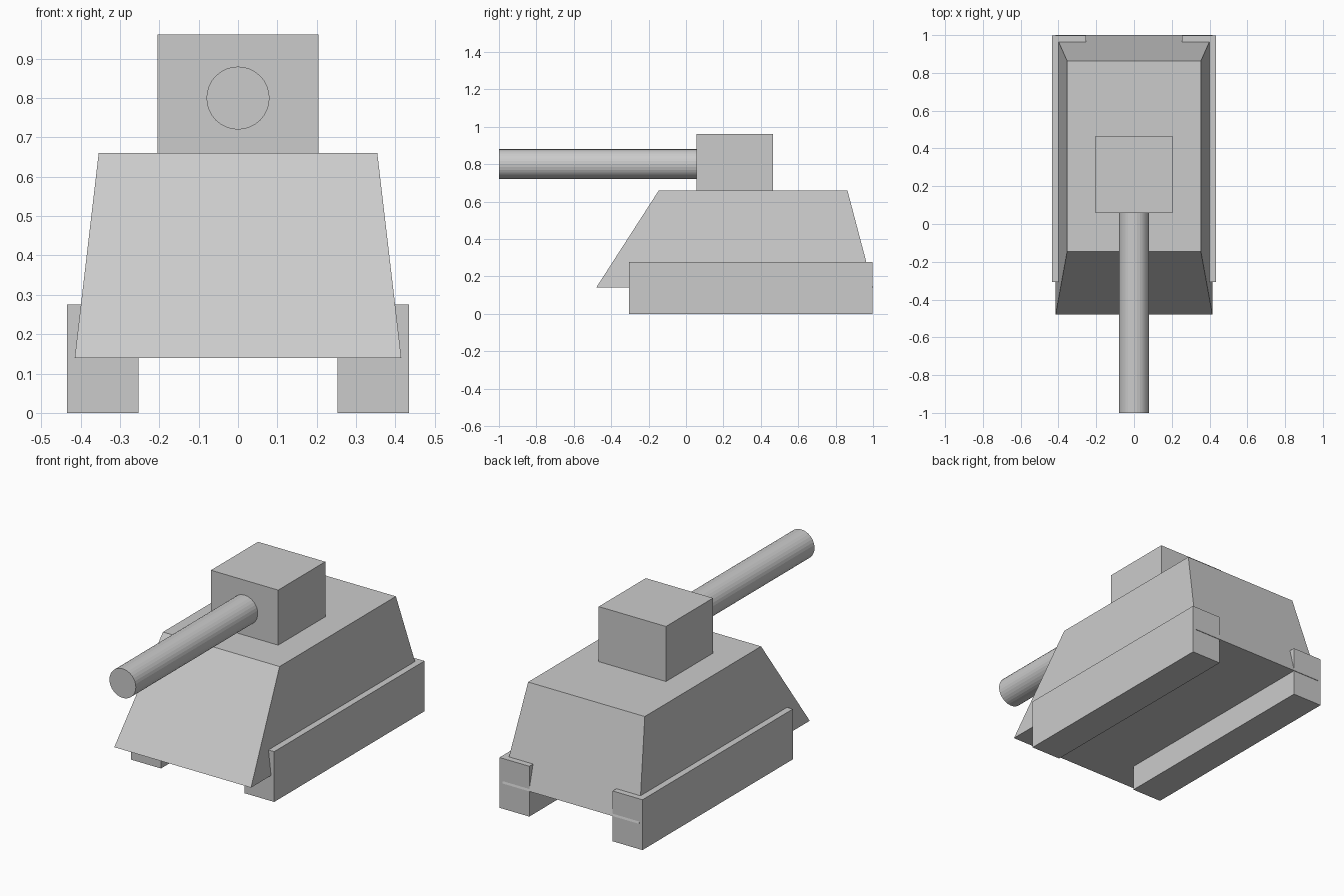
import bpy, bmesh
from math import radians

if "Cube" in bpy.data.objects:
    bpy.data.objects.remove(bpy.data.objects["Cube"])


def box(name, lo, hi):
    """Axis-aligned box between two corners, returned as an object."""
    bm = bmesh.new()
    bmesh.ops.create_cube(bm, size=1)
    for v in bm.verts:
        for i in range(3):
            v.co[i] = hi[i] if v.co[i] > 0 else lo[i]
    mesh = bpy.data.meshes.new(name)
    bm.to_mesh(mesh)
    bm.free()
    obj = bpy.data.objects.new(name, mesh)
    bpy.context.collection.objects.link(obj)
    return obj


# Hull: box with its top tapered inward, steepest at the front
hull = box("hull", (-0.415, -0.48, 0.14), (0.415, 1.0, 0.66))
for v in hull.data.vertices:
    if v.co.z > 0.4:
        v.co.x *= 0.354 / 0.415
        v.co.y = -0.145 if v.co.y < 0 else 0.863

# Tracks: one block on each side
for side, x0, x1 in (("left", -0.434, -0.253), ("right", 0.253, 0.434)):
    box("track_" + side, (x0, -0.306, 0), (x1, 0.997, 0.276))

# Turret
box("turret", (-0.204, 0.057, 0.66), (0.204, 0.465, 0.962))

# Gun barrel, pointing forward
y0, y1 = -1.0, 0.06
bpy.ops.mesh.primitive_cylinder_add(vertices=32, radius=0.08, depth=y1 - y0,
                                    location=(0, (y0 + y1) / 2, 0.8),
                                    rotation=(radians(90), 0, 0))
bpy.context.object.name = "gun_barrel"
